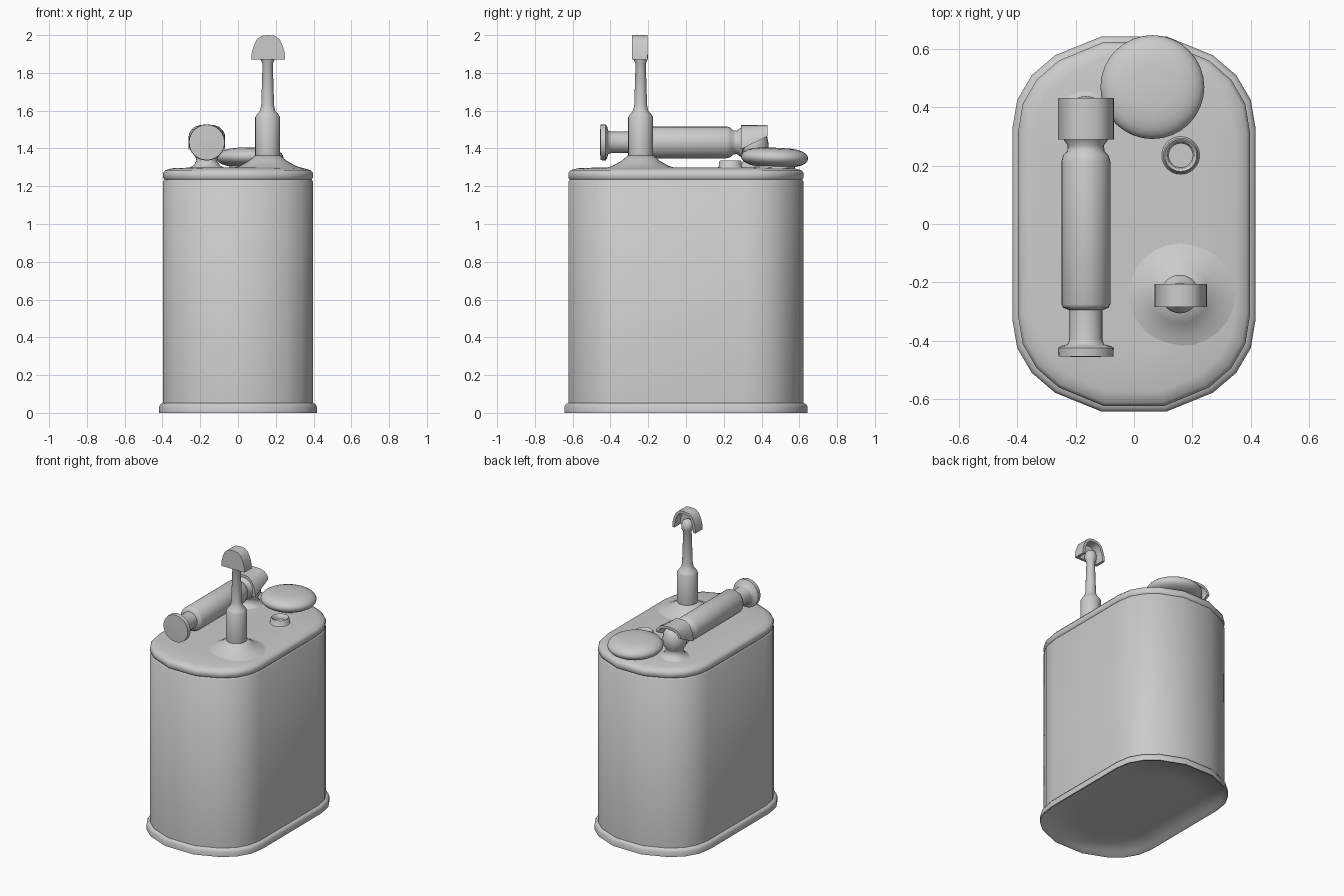
import bpy, bmesh, math
from mathutils import Matrix

if "Cube" in bpy.data.objects:
    bpy.data.objects.remove(bpy.data.objects["Cube"])


def finish(name, bm, angle=60):
    bmesh.ops.recalc_face_normals(bm, faces=bm.faces[:])
    me = bpy.data.meshes.new(name)
    bm.to_mesh(me)
    bm.free()
    ob = bpy.data.objects.new(name, me)
    bpy.context.collection.objects.link(ob)
    bpy.ops.object.select_all(action='DESELECT')
    bpy.context.view_layer.objects.active = ob
    ob.select_set(True)
    bpy.ops.object.shade_smooth_by_angle(angle=math.radians(angle))
    return ob


def loft(name, rings, matrix=Matrix(), angle=60):
    """Skin a stack of equal-sized rings and cap both ends."""
    bm = bmesh.new()
    vs = [[bm.verts.new(matrix @ Matrix.Translation(p).translation) for p in r] for r in rings]
    n = len(vs[0])
    for a, b in zip(vs, vs[1:]):
        for i in range(n):
            j = (i + 1) % n
            bm.faces.new((a[i], a[j], b[j], b[i]))
    bm.faces.new(vs[0])
    bm.faces.new(vs[-1])
    return finish(name, bm, angle)


def lathe(name, profile, matrix, seg=24):
    """Spin (radius, height) points about the local z axis."""
    rings = [[(r * math.cos(2 * math.pi * i / seg), r * math.sin(2 * math.pi * i / seg), z)
              for i in range(seg)] for r, z in profile]
    return loft(name, rings, matrix)


def hood(name, x, y0, y1, z0, z1, half, slant=0.0, wall=0.018):
    """Arched shell with a closed front, open at the back and underneath."""
    arch = [(1, 0), (0.98, .25), (0.86, .55), (0.68, .82), (0.4, .97), (0, 1)]
    arch += [(-a, b) for a, b in arch[-2::-1]]
    bm = bmesh.new()

    def ring(y, t):
        base = z0 + slant * (y - y0) / (y1 - y0)
        return [bm.verts.new((x + a * (half - t), y, base + b * (z1 - t - base))) for a, b in arch]

    of, ob, ib, inner = ring(y0, 0), ring(y1, 0), ring(y1, wall), ring(y0 + wall, wall)
    for a, b in ((of, ob), (ob, ib), (ib, inner)):
        for i in range(len(arch) - 1):
            bm.faces.new((a[i], a[i + 1], b[i + 1], b[i]))
    bm.faces.new(of)
    bm.faces.new(inner)
    bm.faces.new((of[0], ob[0], ib[0], inner[0], inner[-1], ib[-1], ob[-1], of[-1]))
    return finish(name, bm)


# Can: faceted oval outline lofted through shallow base, flange, wall, groove and bead
quarter = [(.417, .325), (.40, .425), (.35, .51), (.27, .578), (.11, .643)]
outline = quarter + [(-x, y) for x, y in quarter[::-1]]
outline += [(-x, -y) for x, y in outline]


def can_ring(inset, z):
    return [(x * (1 - inset / .42), y * (1 - inset / .643), z) for x, y in outline]


can_profile = [(.2, .024), (.025, .022), (.008, 0), (0, 0), (0, .035), (.008, .048), (.02, .052),
               (.02, 1.225), (.028, 1.235), (.02, 1.245), (.02, 1.27), (.032, 1.285),
               (.07, 1.295), (.2, 1.30)]
loft("can_body", [can_ring(d, z) for d, z in can_profile], angle=60)

# Upright plunger with flared collar and hooded tip
PX, PY = .157, -.24
up = Matrix.Translation((PX, PY, 0))
lathe("plunger_collar", [(.19, 1.295), (.15, 1.307), (.10, 1.335), (.068, 1.362), (.05, 1.362)], up)
lathe("plunger", [(.06, 1.33), (.066, 1.36), (.066, 1.565), (.057, 1.58), (.04, 1.60),
                  (.034, 1.63), (.027, 1.85), (.037, 1.87), (.039, 1.89), (.032, 1.92),
                  (.01, 1.935)], up)
hood("plunger_hood", PX + .003, -.285, -.205, 1.87, 2.0, .09)

# Horizontal pump barrel with end disc
HX = -.165
along = Matrix.Translation((HX, 0, 1.432)) @ Matrix.Rotation(-math.pi / 2, 4, 'X')
lathe("pump_barrel", [(.02, -.456), (.094, -.453), (.096, -.425), (.085, -.418), (.062, -.412),
                      (.057, -.395), (.057, -.295), (.078, -.287), (.084, -.275), (.084, .215),
                      (.078, .235), (.064, .25), (.062, .27), (.074, .285), (.08, .30),
                      (.06, .31)], along)

# Pump outlet: post, rounded joint and slanted hood
post = Matrix.Translation((HX, .36, 0))
lathe("pump_post", [(.10, 1.295), (.07, 1.31), (.055, 1.335), (.06, 1.355), (.073, 1.375),
                    (.078, 1.42), (.07, 1.46), (.05, 1.49), (.015, 1.503)], post)
hood("pump_hood", HX, .29, .432, 1.395, 1.525, .096, slant=.07)

# Pillow-shaped filler cap on a short neck
cap = [(max(.004, .178 * abs(math.cos(t)) ** .6), .052 * math.sin(t))
       for t in [math.radians(-90 + 15 * i) for i in range(13)]]
lathe("filler_cap", cap, Matrix.Translation((.063, .469, 1.352)) @
      Matrix.Rotation(math.radians(-2), 4, 'X'), 32)
lathe("filler_neck", [(.11, 1.29), (.10, 1.33)], Matrix.Translation((.063, .469, 0)))

# Open spout ring
lathe("spout_ring", [(.07, 1.295), (.06, 1.305), (.06, 1.33), (.055, 1.336), (.046, 1.33),
                     (.042, 1.305)], Matrix.Translation((.16, .235, 0)))
